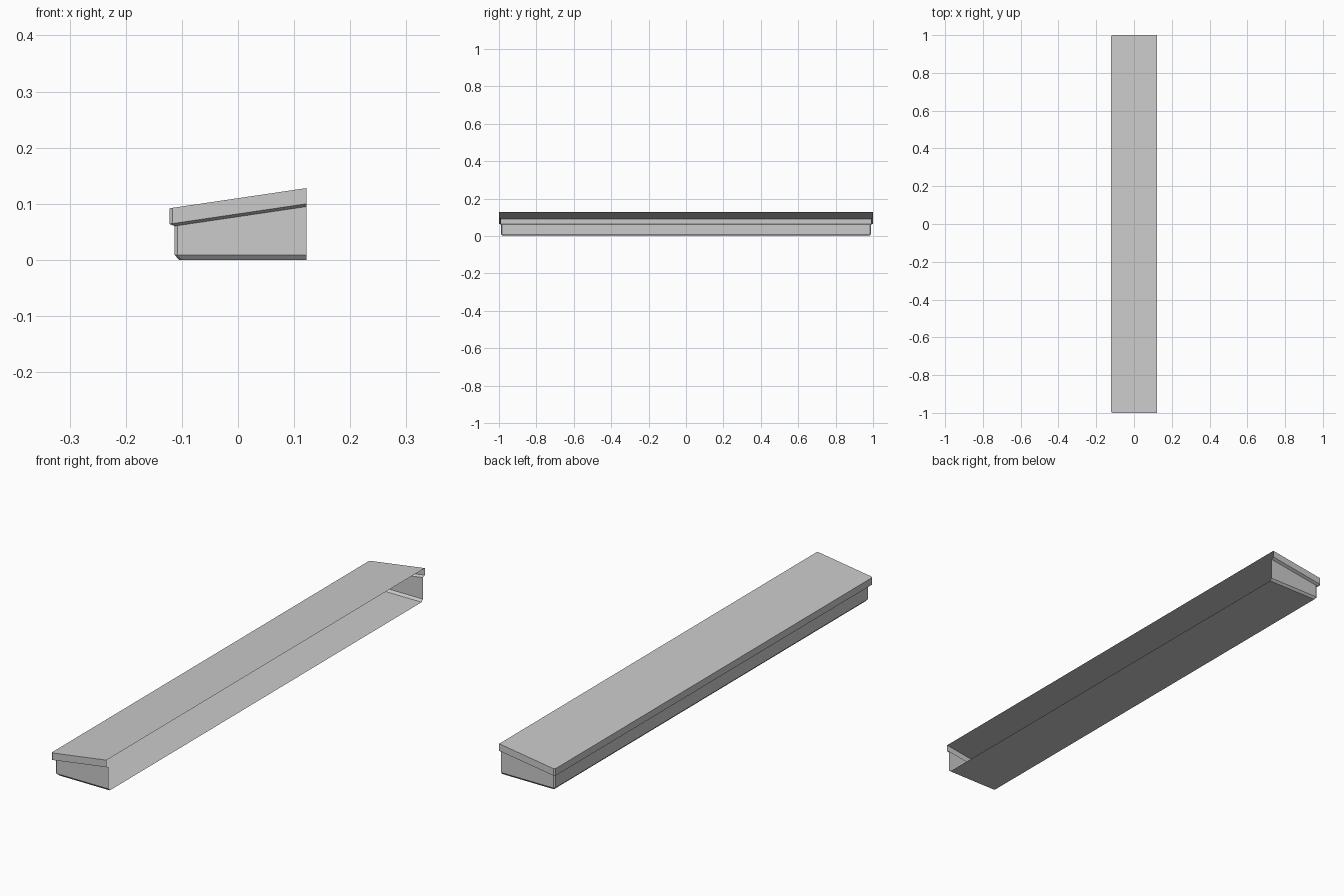
import bpy
import bmesh

cube = bpy.data.objects.get("Cube")
if cube:
    bpy.data.objects.remove(cube, do_unlink=True)

grey = bpy.data.materials.new("plain grey")
grey.use_nodes = True
colour = (0.6, 0.6, 0.6, 1)
grey.diffuse_color = colour
grey.node_tree.nodes["Principled BSDF"].inputs["Base Color"].default_value = colour

BACK = 0.122     # open side, where the sill meets a wall
SLOPE = 0.1475   # rise of the weathered top


def ring(bm, x, y, z, slope=0.0, c=0.005):
    """Three-sided outline, open at the wall, with clipped outer corners."""
    half = [(BACK, -y), (x + c, -y), (x, -y + c)]
    outline = half + [(px, -py) for px, py in reversed(half)]
    return [bm.verts.new((px, py, z + slope * (px - BACK))) for px, py in outline]


def loft(name, rings, cap):
    """Skin successive outlines and close one of them with a flat panel."""
    bm = bmesh.new()
    loops = [ring(bm, *r) for r in rings]
    for a, b in zip(loops, loops[1:]):
        for i in range(len(a) - 1):
            bm.faces.new((a[i], a[i + 1], b[i + 1], b[i]))
    bm.faces.new(loops[cap])
    bmesh.ops.recalc_face_normals(bm, faces=bm.faces)
    mesh = bpy.data.meshes.new(name)
    bm.to_mesh(mesh)
    bm.free()
    mesh.materials.append(grey)
    obj = bpy.data.objects.new(name, mesh)
    bpy.context.collection.objects.link(obj)


# Lower body: floor, chamfered foot and upright walls
loft("sill_body", [(-0.105, 0.98, 0.0), (-0.113, 0.988, 0.009),
                   (-0.113, 0.988, 0.095, SLOPE)], 0)

# Sloping cap: chamfered underside, lip and top panel
loft("sill_cap", [(-0.113, 0.988, 0.095, SLOPE), (-0.122, 1.0, 0.1, SLOPE),
                  (-0.122, 1.0, 0.128, SLOPE)], -1)
